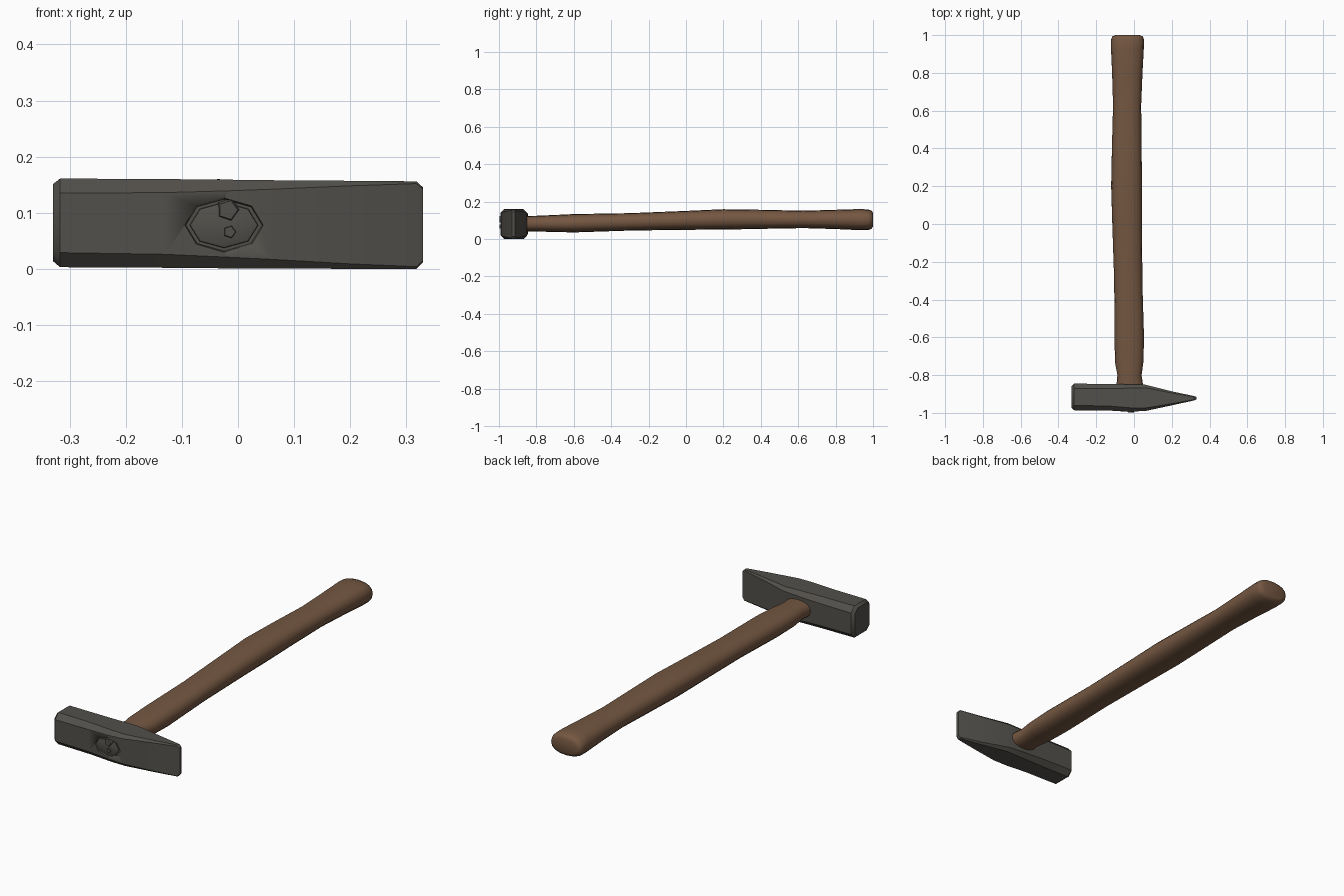
import bpy, bmesh, math

if "Cube" in bpy.data.objects:
    bpy.data.objects.remove(bpy.data.objects["Cube"])


def material(name, rgb):
    m = bpy.data.materials.new(name)
    m.diffuse_color = (*rgb, 1)
    m.use_nodes = True
    m.node_tree.nodes["Principled BSDF"].inputs["Base Color"].default_value = m.diffuse_color
    return m


def loft(name, rings, mat, angle):
    """Bridge equal-length rings of points and cap both ends."""
    bm = bmesh.new()
    loops = [[bm.verts.new(p) for p in ring] for ring in rings]
    n = len(loops[0])
    for a, b in zip(loops, loops[1:]):
        for i in range(n):
            j = (i + 1) % n
            bm.faces.new((a[i], a[j], b[j], b[i]))
    bm.faces.new(loops[0])
    bm.faces.new(loops[-1])
    bmesh.ops.recalc_face_normals(bm, faces=bm.faces)
    me = bpy.data.meshes.new(name)
    bm.to_mesh(me)
    bm.free()
    me.materials.append(mat)
    ob = bpy.data.objects.new(name, me)
    bpy.context.collection.objects.link(ob)
    bpy.ops.object.select_all(action='DESELECT')
    ob.select_set(True)
    bpy.context.view_layer.objects.active = ob
    bpy.ops.object.shade_smooth_by_angle(angle=math.radians(angle))
    return ob


def head_ring(x, y0, y1, z0, z1, c):
    """Chamfered rectangle across the head."""
    return [(x, y0 + c, z0), (x, y1 - c, z0), (x, y1, z0 + c), (x, y1, z1 - c),
            (x, y1 - c, z1), (x, y0 + c, z1), (x, y0, z1 - c), (x, y0, z0 + c)]


def oval_ring(y, x0, x1, z0, z1, sides=16, power=0.85):
    """Slightly squared oval across the handle."""
    ring = []
    for i in range(sides):
        a = 2 * math.pi * i / sides
        c, s = math.cos(a), math.sin(a)
        ring.append(((x0 + x1) / 2 + (x1 - x0) / 2 * math.copysign(abs(c) ** power, c), y,
                     (z0 + z1) / 2 + (z1 - z0) / 2 * math.copysign(abs(s) ** power, s)))
    return ring


steel = material("dark steel", (0.085, 0.08, 0.07))
wood = material("brown wood", (0.175, 0.095, 0.053))

# Head: square striking face on the left, wedge peen on the right
head_stations = [
    (-0.330, -0.973, -0.857, 0.014, 0.151, 0.022),
    (-0.317, -0.986, -0.845, 0.003, 0.161, 0.026),
    (-0.130, -0.988, -0.847, 0.002, 0.160, 0.024),
    (-0.020, -0.993, -0.849, 0.001, 0.159, 0.020),
    (0.060, -0.990, -0.851, 0.001, 0.158, 0.016),
    (0.200, -0.960, -0.886, 0.000, 0.157, 0.009),
    (0.318, -0.934, -0.911, 0.000, 0.156, 0.004),
    (0.330, -0.929, -0.915, 0.012, 0.145, 0.003)]
head = loft("hammer_head", [head_ring(*s) for s in head_stations], steel, 35)

# Shallow eye in the front of the head
cutter = loft("eye_cutter", [oval_ring(y, -0.025 - w, -0.025 + w, 0.078 - h, 0.078 + h, 8, 1)
                             for y, w, h in ((-1.02, 0.078, 0.055), (-0.983, 0.068, 0.046))],
              steel, 30)
cutter.hide_render = True
cutter.hide_viewport = True
cut = head.modifiers.new("eye", 'BOOLEAN')
cut.object = cutter
cut.solver = 'EXACT'

# Handle end and splitting wedge sitting in the eye
loft("handle_plug", [oval_ring(y, -0.025 - w, -0.025 + w, 0.078 - h, 0.078 + h, 8, 1)
                     for y, w, h in ((-0.97, 0.064, 0.043), (-0.988, 0.06, 0.04),
                                     (-0.992, 0.045, 0.03))], steel, 30)
for i, (x, z, r) in enumerate(((-0.018, 0.105, 0.022), (-0.015, 0.066, 0.013))):
    loft(f"eye_wedge_{i + 1}", [oval_ring(y, x - k * r, x + k * r, z - k * r, z + k * r, 5, 1)
                                for y, k in ((-0.985, 1), (-0.998, 0.8))], steel, 30)

# Handle: swelling grip with a flared, rounded butt
handle_stations = [
    (-0.950, -0.088, 0.042, 0.045, 0.118),
    (-0.845, -0.092, 0.047, 0.040, 0.122),
    (-0.800, -0.088, 0.040, 0.040, 0.124),
    (-0.730, -0.101, 0.050, 0.038, 0.127),
    (-0.600, -0.103, 0.053, 0.035, 0.133),
    (-0.300, -0.105, 0.044, 0.045, 0.138),
    (0.000, -0.115, 0.043, 0.049, 0.150),
    (0.200, -0.121, 0.043, 0.050, 0.159),
    (0.400, -0.117, 0.040, 0.054, 0.156),
    (0.630, -0.111, 0.038, 0.058, 0.151),
    (0.800, -0.116, 0.045, 0.053, 0.156),
    (0.930, -0.122, 0.052, 0.047, 0.160),
    (0.975, -0.122, 0.053, 0.048, 0.158),
    (0.993, -0.115, 0.047, 0.055, 0.151),
    (1.000, -0.098, 0.030, 0.068, 0.138)]
loft("handle", [oval_ring(*s) for s in handle_stations], wood, 50)
